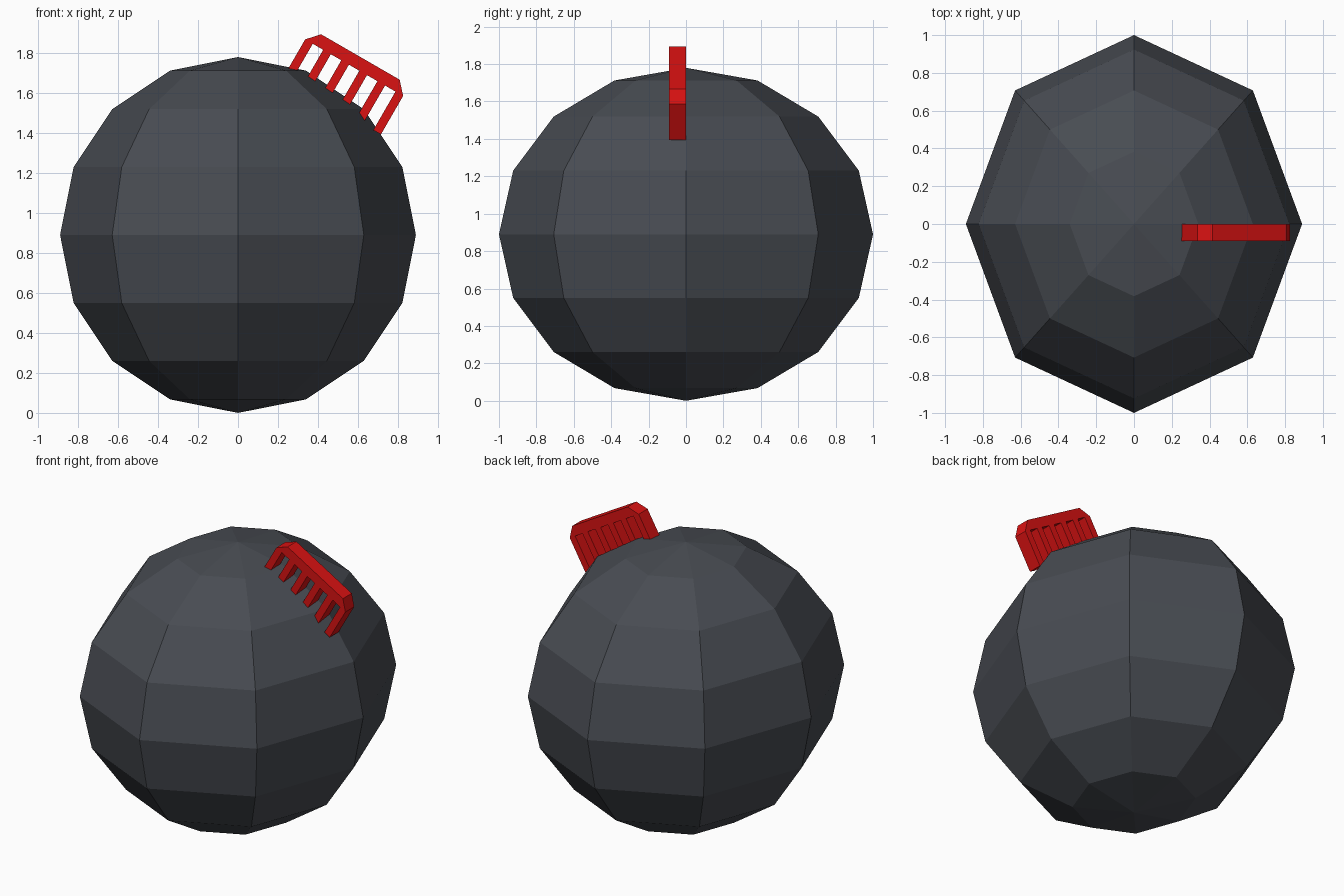
import bpy, bmesh
from math import radians, cos, sin

if "Cube" in bpy.data.objects:
    bpy.data.objects.remove(bpy.data.objects["Cube"])


def finish(name, bm, color):
    bmesh.ops.recalc_face_normals(bm, faces=bm.faces)
    mesh = bpy.data.meshes.new(name)
    bm.to_mesh(mesh)
    bm.free()
    obj = bpy.data.objects.new(name, mesh)
    bpy.context.collection.objects.link(obj)
    mat = bpy.data.materials.new(name + "_color")
    mat.diffuse_color = color
    mat.use_nodes = True
    mat.node_tree.nodes["Principled BSDF"].inputs["Base Color"].default_value = mat.diffuse_color
    mesh.materials.append(mat)
    return obj


# Low-poly ball of hair, slightly longer front to back
bm = bmesh.new()
bmesh.ops.create_uvsphere(bm, u_segments=8, v_segments=8, radius=1)
bmesh.ops.scale(bm, vec=(0.89, 1, 0.89), verts=bm.verts)
bmesh.ops.translate(bm, vec=(0, 0, 0.89), verts=bm.verts)
finish("hair_ball", bm, (0.065, 0.072, 0.085, 1))

# Comb: one flat profile with chamfered spine and six teeth, extruded along y
TEETH, WIDTH = 6, 0.044
HALF, SPINE_TOP, SPINE_LOW, TIP = 0.283, 0.062, 0.0, -0.222
CHAMFER = 0.056
profile = [(HALF, SPINE_LOW), (HALF - CHAMFER, SPINE_TOP),
           (-HALF + CHAMFER, SPINE_TOP), (-HALF, SPINE_LOW)]
pitch = (2 * HALF - WIDTH) / (TEETH - 1)
for i in range(TEETH):
    left = -HALF + i * pitch
    right = left + WIDTH
    if i > 0:
        profile.append((left, SPINE_LOW))
    profile += [(left, TIP), (right, TIP)]
    if i < TEETH - 1:
        profile.append((right, SPINE_LOW))

# Tilt the comb 30 degrees so that it sits in the upper right side
tilt = radians(-30)
origin_x, origin_z = 0.581, 1.727
bm = bmesh.new()
verts = [bm.verts.new((origin_x + u * cos(tilt) - v * sin(tilt), -0.09,
                       origin_z + u * sin(tilt) + v * cos(tilt)))
         for u, v in profile]
face = bm.faces.new(verts)
ext = bmesh.ops.extrude_face_region(bm, geom=[face], use_keep_orig=True)
moved = [g for g in ext["geom"] if isinstance(g, bmesh.types.BMVert)]
bmesh.ops.translate(bm, vec=(0, 0.09, 0), verts=moved)
finish("comb", bm, (0.7, 0.006, 0.006, 1))
